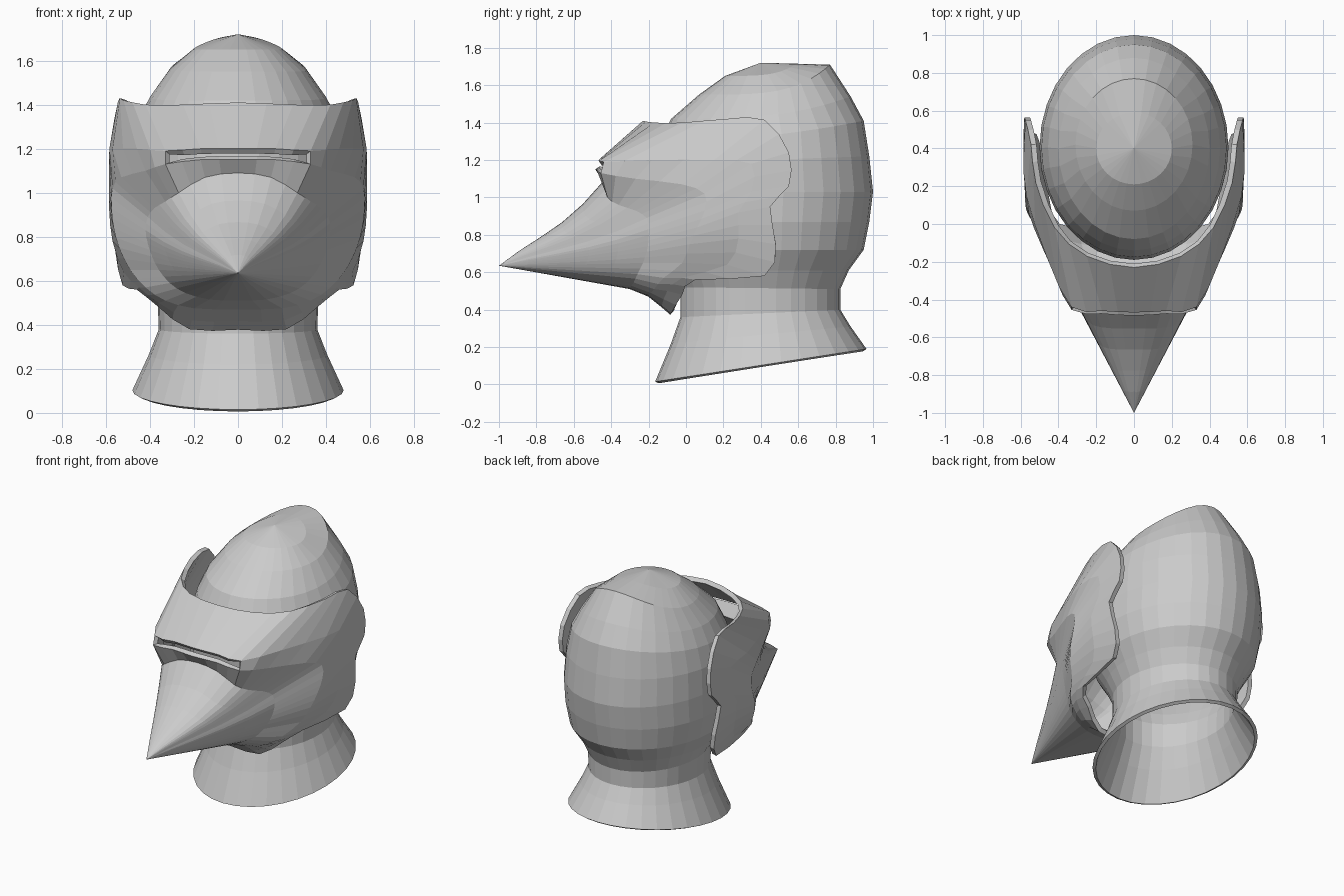
import bpy, math
from mathutils import Vector


def make_object(name, verts, faces, thickness, mirror=False):
    me = bpy.data.meshes.new(name)
    me.from_pydata([tuple(v) for v in verts], [], faces)
    me.update()
    ob = bpy.data.objects.new(name, me)
    bpy.context.collection.objects.link(ob)
    if mirror:
        m = ob.modifiers.new("mirror", 'MIRROR')
        m.use_clip = True
        m.merge_threshold = 0.002
    s = ob.modifiers.new("thickness", 'SOLIDIFY')
    s.thickness = thickness
    s.offset = -1
    return ob


# Skull and neck: tilted elliptical rings (front y, front z, back y, back z, half width, tilt power)
N = 32
skull = [
    (0.21, 1.65, 0.59, 1.715, 0.20, 4),
    (0.07, 1.55, 0.77, 1.71, 0.31, 4),
    (-0.08, 1.42, 0.88, 1.54, 0.40, 3),
    (-0.14, 1.30, 0.95, 1.41, 0.455, 2),
    (-0.175, 1.18, 0.98, 1.22, 0.49, 1),
    (-0.19, 1.03, 1.00, 1.03, 0.50, 1),
    (-0.18, 0.87, 0.98, 0.87, 0.50, 1),
    (-0.14, 0.72, 0.95, 0.72, 0.47, 1),
    (-0.07, 0.61, 0.87, 0.61, 0.41, 1),
    (-0.03, 0.52, 0.825, 0.51, 0.365, 1),
    (-0.03, 0.36, 0.825, 0.40, 0.36, 1),
    (-0.08, 0.22, 0.88, 0.31, 0.405, 1),
    (-0.165, 0.015, 0.965, 0.19, 0.48, 1),
]
verts = [Vector((0, 0.4, 1.72))]
for yf, zf, yb, zb, hw, p in skull:
    for i in range(N):
        a = 2 * math.pi * i / N
        s = math.sin(a)
        w = ((s + 1) / 2) ** p
        verts.append(Vector((hw * math.cos(a), (yf + yb) / 2 + (yb - yf) / 2 * s,
                             zf + (zb - zf) * w)))
faces = [(0, 1 + i, 1 + (i + 1) % N) for i in range(N)]
for r in range(len(skull) - 1):
    for i in range(N):
        a, b = 1 + r * N, 1 + (r + 1) * N
        j = (i + 1) % N
        faces.append((a + i, b + i, b + j, a + j))
make_object("helmet_skull", verts, faces, 0.022)

# Visor: half rings from the outer edge in to the snout, each running top centre to chin
edge = [(0, -.23, 1.41), (.25, -.17, 1.40), (.42, -.02, 1.40), (.52, .22, 1.42), (.545, .42, 1.415),
        (.575, .55, 1.24), (.582, .55, 1.06), (.582, .45, .95), (.56, .48, .75), (.525, .42, .58),
        (.46, .05, .56), (.36, -.02, .48), (.22, -.08, .38), (0, -.08, .378)]
brow = [(0, -.468, 1.20), (.17, -.46, 1.20), (.33, -.44, 1.19), (.46, -.18, 1.20), (.57, .15, 1.20),
        (.585, .35, 1.18), (.585, .35, 1.03), (.585, .28, .92), (.57, .28, .78), (.52, .22, .64),
        (.45, -.02, .57), (.36, -.10, .50), (.21, -.13, .42), (0, -.13, .418)]
lip = [(0, -.485, 1.15), (.17, -.475, 1.15), (.33, -.455, 1.13), (.42, -.27, 1.10), (.53, -.02, 1.07),
       (.57, .10, 1.02), (.575, .10, .93), (.565, .06, .84), (.54, .02, .75), (.49, -.02, .65),
       (.42, -.12, .57), (.33, -.17, .51), (.20, -.20, .475), (0, -.20, .47)]
base = [(0, -.44, 1.09), (.15, -.44, 1.07), (.27, -.42, 1.0), (.33, -.36, .96), (.38, -.27, .93),
        (.41, -.21, .89), (.42, -.20, .83), (.41, -.20, .77), (.39, -.21, .71), (.36, -.23, .65),
        (.31, -.26, .59), (.24, -.28, .545), (.13, -.30, .515), (0, -.30, .51)]


def refine(points):
    """Insert one smooth midpoint between neighbours."""
    flip = lambda v: Vector((-v.x, v.y, v.z))
    p = [Vector(q) for q in points]
    p = [flip(p[1])] + p + [flip(p[-2])]
    out = []
    for i in range(1, len(p) - 2):
        out += [p[i], (p[i] + p[i + 1]) * 0.5625 - (p[i - 1] + p[i + 2]) * 0.0625]
    return out + [p[-2]]


rings = [refine(r) for r in (edge, brow, lip, base)]

# Snout: the base ring drawn out to a point with a slightly hollow upper profile
tip = Vector((0, -1.0, 0.635))
for t in (0.2, 0.4, 0.6, 0.8):
    ring = []
    for b in rings[3]:
        v = b.lerp(tip, t)
        if v.z > tip.z:
            v.z = tip.z + (v.z - tip.z) * (1 - 0.16 * math.sin(math.pi * t))
        ring.append(v)
    rings.append(ring)

M = len(rings[0])
verts = [v for r in rings for v in r] + [tip]
faces = []
for r in range(len(rings) - 1):
    for i in range(M - 1):
        if r == 1 and i < 4:      # eye slit
            continue
        a, b = r * M, (r + 1) * M
        faces.append((a + i, b + i, b + i + 1, a + i + 1))
last = (len(rings) - 1) * M
faces += [(last + i, len(verts) - 1, last + i + 1) for i in range(M - 1)]
make_object("visor", verts, faces, 0.03, mirror=True)
